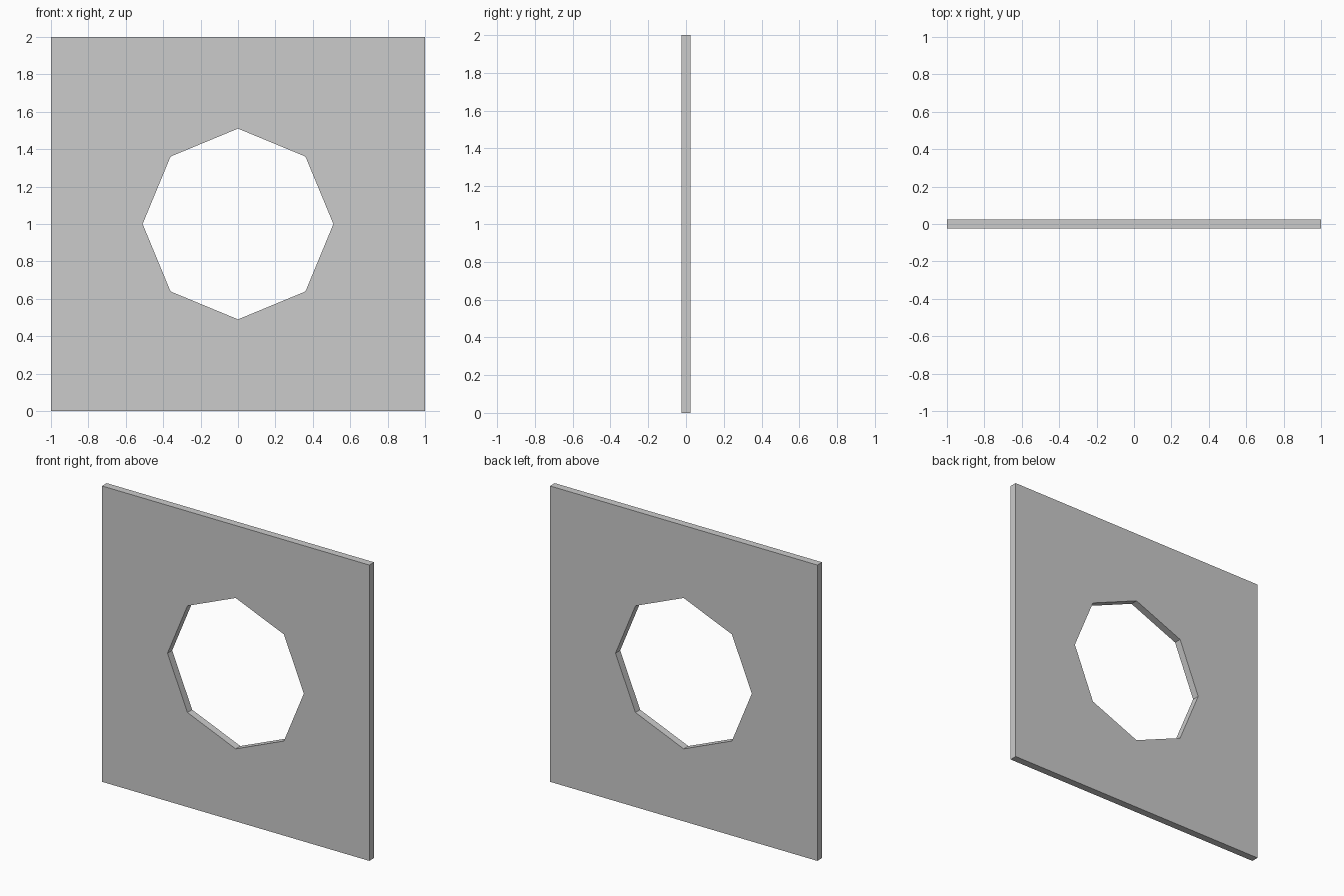
import bpy, bmesh
from math import sin, cos, pi

if "Cube" in bpy.data.objects:
    bpy.data.objects.remove(bpy.data.objects["Cube"])

HALF, RADIUS, THICK, SIDES = 1.0, 0.51, 0.05, 8

bm = bmesh.new()

# Front face: quads between the square rim and the octagonal hole
inner, outer = [], []
for i in range(SIDES):
    a = 2 * pi * i / SIDES
    c, s = cos(a), sin(a)
    k = HALF / max(abs(c), abs(s))
    inner.append(bm.verts.new((RADIUS * c, -THICK / 2, 1 + RADIUS * s)))
    outer.append(bm.verts.new((k * c, -THICK / 2, 1 + k * s)))
for i in range(SIDES):
    j = (i + 1) % SIDES
    bm.faces.new((inner[i], outer[i], outer[j], inner[j]))

# Thicken to the back, closing the rim and hole walls
front = bm.faces[:]
ext = bmesh.ops.extrude_face_region(bm, geom=front, use_keep_orig=True)
back = [v for v in ext["geom"] if isinstance(v, bmesh.types.BMVert)]
bmesh.ops.translate(bm, verts=back, vec=(0, THICK, 0))
bmesh.ops.recalc_face_normals(bm, faces=bm.faces[:])

mesh = bpy.data.meshes.new("wall_panel")
bm.to_mesh(mesh)
bm.free()
panel = bpy.data.objects.new("wall_panel_with_octagonal_hole", mesh)
bpy.context.collection.objects.link(panel)
